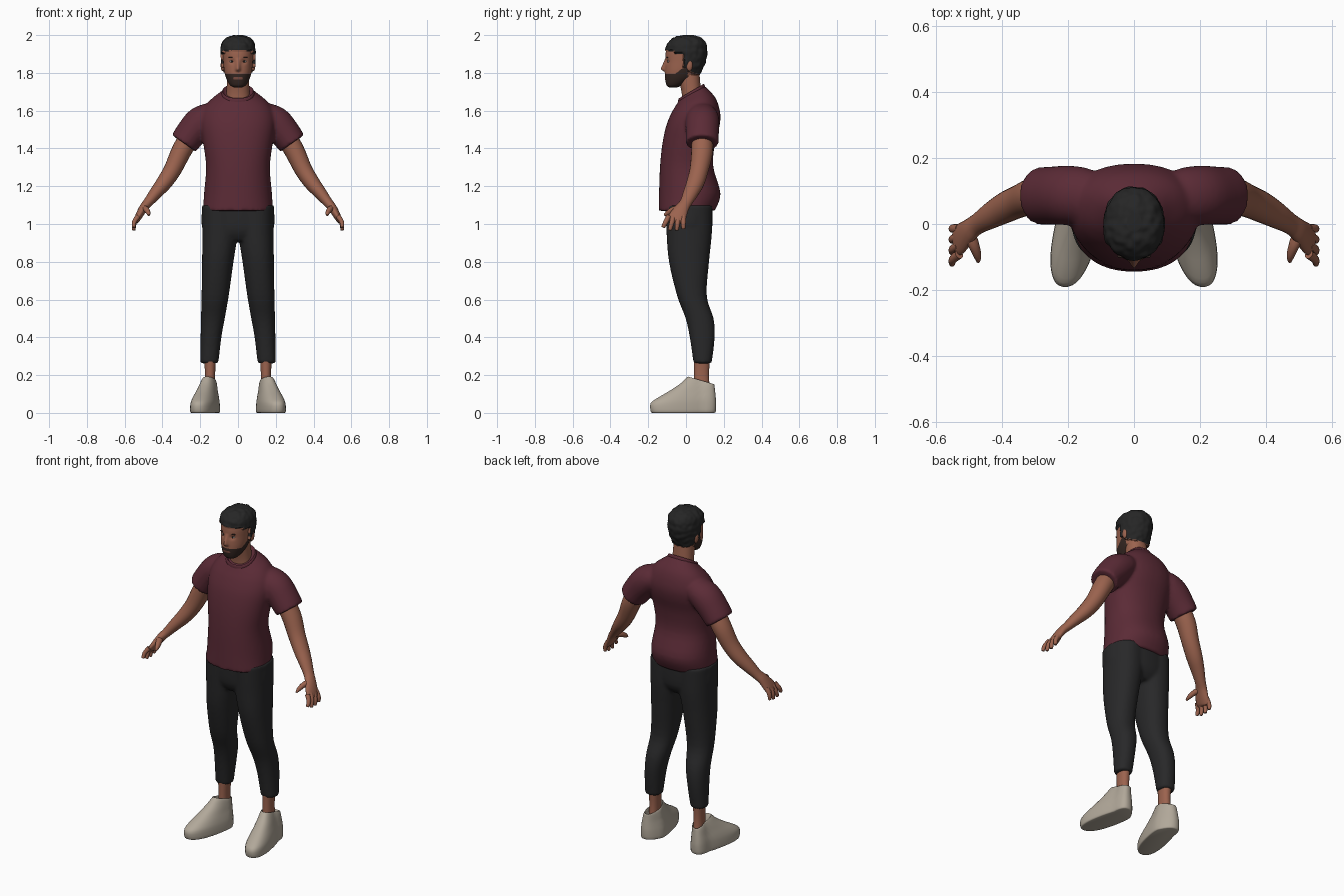
import bpy, bmesh, math
from mathutils import Vector, noise

if "Cube" in bpy.data.objects:
    bpy.data.objects.remove(bpy.data.objects["Cube"])


def material(name, rgb):
    m = bpy.data.materials.new(name)
    m.diffuse_color = (*rgb, 1)
    m.use_nodes = True
    m.node_tree.nodes["Principled BSDF"].inputs["Base Color"].default_value = m.diffuse_color
    return m


SKIN = material("skin", (0.33, 0.125, 0.077))
SHIRT = material("maroon cloth", (0.105, 0.024, 0.037))
PANTS = material("charcoal cloth", (0.021, 0.021, 0.022))
SHOES = material("warm grey shoe", (0.44, 0.39, 0.32))
HAIR = material("black hair", (0.019, 0.019, 0.019))
BEARD = material("dark brown beard", (0.035, 0.02, 0.016))
WHITE = material("eye white", (0.5, 0.46, 0.42))
LIP = material("lip", (0.2, 0.075, 0.055))


def resample(rows, n):
    """Catmull-Rom interpolation of rows of numbers, n steps per span."""
    out = []
    for i in range(len(rows) - 1):
        a, b, c, d = (rows[max(i - 1, 0)], rows[i], rows[i + 1], rows[min(i + 2, len(rows) - 1)])
        for k in range(n):
            t = k / n
            out.append([0.5 * (2 * q + (r - p) * t + (2 * p - 5 * q + 4 * r - s) * t * t
                               + (3 * q - p - 3 * r + s) * t ** 3)
                        for p, q, r, s in zip(a, b, c, d)])
    out.append(list(rows[-1]))
    return out


def power(v, p):
    return math.copysign(abs(v) ** p, v)


def skin_rings(bm, rings, side=1):
    loops = [[bm.verts.new((p[0] * side, p[1], p[2])) for p in ring] for ring in rings]
    n = len(loops[0])
    for a, b in zip(loops, loops[1:]):
        for i in range(n):
            bm.faces.new((a[i], a[(i + 1) % n], b[(i + 1) % n], b[i]))
    bm.faces.new(loops[0])
    bm.faces.new(loops[-1])


def stack(bm, rows, sides=(1,), seg=40, steps=4, p=0.9):
    """Horizontal rings; rows are z, front y, back y, centre x, half width, tilt."""
    rings = []
    for z, y0, y1, cx, rx, tilt in resample(rows, steps):
        ring = []
        for k in range(seg):
            t = 2 * math.pi * (k + 0.5) / seg
            c, s = power(math.cos(t), p), power(math.sin(t), p)
            ring.append((cx + rx * c, (y0 + y1) / 2 + (y1 - y0) / 2 * s, z + tilt * s))
        rings.append(ring)
    for side in sides:
        skin_rings(bm, rings, side)


def tube(bm, rows, sides=(1, -1), seg=20, steps=4):
    """Rings across a path; rows are x, y, z, radius along y, radius across."""
    rows = resample(rows, steps)
    pts = [Vector(r[:3]) for r in rows]
    rings = []
    for i, r in enumerate(rows):
        d = (pts[min(i + 1, len(pts) - 1)] - pts[max(i - 1, 0)]).normalized()
        u = Vector((0, 1, 0))
        u = (u - d * u.dot(d)).normalized()
        v = d.cross(u)
        rings.append([pts[i] + u * r[3] * math.cos(2 * math.pi * k / seg)
                      + v * r[4] * math.sin(2 * math.pi * k / seg) for k in range(seg)])
    for side in sides:
        skin_rings(bm, rings, side)


def ball(bm, loc, size, sides=(1, -1)):
    for s in sides:
        vs = bmesh.ops.create_uvsphere(bm, u_segments=20, v_segments=12, radius=1)["verts"]
        for v in vs:
            v.co = Vector((s * loc[0] + v.co.x * size[0], loc[1] + v.co.y * size[1],
                           loc[2] + v.co.z * size[2]))


def finish(name, bm, mats, fuse=0):
    bmesh.ops.recalc_face_normals(bm, faces=bm.faces)
    me = bpy.data.meshes.new(name)
    bm.to_mesh(me)
    bm.free()
    for m in mats:
        me.materials.append(m)
    me.polygons.foreach_set("use_smooth", [True] * len(me.polygons))
    me.set_sharp_from_angle(angle=math.radians(50))
    ob = bpy.data.objects.new(name, me)
    bpy.context.collection.objects.link(ob)
    if fuse:
        r = ob.modifiers.new("fuse", 'REMESH')
        r.mode, r.voxel_size, r.use_smooth_shade = 'VOXEL', fuse, True
        s = ob.modifiers.new("soften", 'SMOOTH')
        s.factor, s.iterations = 0.5, 6
    return ob


# T-shirt: torso and sleeves fused together
bm = bmesh.new()
stack(bm, [(1.07, -.145, .152, 0, .185, 0), (1.16, -.143, .183, 0, .18, 0),
           (1.3, -.138, .145, 0, .169, 0), (1.42, -.126, .152, 0, .183, 0),
           (1.52, -.105, .178, 0, .198, 0), (1.59, -.076, .181, 0, .19, 0),
           (1.65, -.052, .155, 0, .152, .02), (1.695, -.035, .097, 0, .085, .037)])
tube(bm, [(.11, .08, 1.58, .07, .06), (.15, .085, 1.567, .085, .075),
          (.2, .087, 1.535, .09, .086), (.25, .086, 1.478, .088, .082),
          (.287, .085, 1.427, .087, .077)], seg=32)
finish("t_shirt", bm, [SHIRT], 0.009)

# Ribbed collar
bm = bmesh.new()
stack(bm, [(1.68, -.042, .104, 0, .088, .035), (1.695, -.041, .1, 0, .086, .037),
           (1.704, -.036, .094, 0, .08, .038), (1.695, -.028, .086, 0, .07, .037)], steps=3)
finish("collar", bm, [SHIRT])

# Trousers: hips and both legs fused together
bm = bmesh.new()
stack(bm, [(.262, .04, .136, .152, .048, 0), (.4, .02, .152, .143, .055, 0),
           (.5, -.002, .146, .133, .063, 0), (.62, -.047, .11, .121, .072, 0),
           (.8, -.09, .122, .107, .083, 0), (.95, -.103, .137, .095, .094, 0),
           (1.1, -.11, .14, .09, .1, 0)], (1, -1))
stack(bm, [(.91, -.07, .1, 0, .1, 0), (.97, -.102, .137, 0, .187, 0),
           (1.1, -.11, .142, 0, .19, 0)])
finish("trousers", bm, [PANTS], 0.009)

# Ankles
bm = bmesh.new()
stack(bm, [(.1, .04, .13, .15, .03, 0), (.2, .042, .122, .148, .027, 0),
           (.32, .04, .13, .148, .034, 0)], (1, -1), 24)
finish("ankles", bm, [SKIN])

# Shoes: raised tongue, sunken opening, toes turned outward
bm = bmesh.new()
stack(bm, [(0, -.178, .15, .155, .062, 0), (.008, -.187, .158, .155, .068, 0),
           (.05, -.188, .16, .155, .066, 0), (.08, -.15, .158, .155, .06, 0),
           (.112, -.09, .155, .154, .051, -.003), (.145, -.03, .152, .152, .043, -.01),
           (.168, .003, .15, .15, .036, -.018), (.168, .014, .144, .15, .031, -.018),
           (.12, .03, .135, .15, .027, 0)], (1, -1), 40, 3, 0.85)
for v in bm.verts:
    v.co.x += math.copysign(0.2 * (0.08 - v.co.y), v.co.x)
finish("shoes", bm, [SHOES])

# Arms with palms, fingers and thumbs
bm = bmesh.new()
tube(bm, [(.25, .085, 1.47, .055, .055), (.3, .085, 1.385, .057, .053),
          (.345, .07, 1.29, .05, .047), (.39, .05, 1.22, .047, .042),
          (.435, .025, 1.165, .04, .034), (.475, 0, 1.115, .032, .026),
          (.5, -.02, 1.085, .036, .023), (.525, -.043, 1.042, .046, .019),
          (.537, -.055, 1.018, .044, .014), (.54, -.058, 1.008, .03, .007)])
for i, tip_z in enumerate((.982, .967, .966, .974)):
    a = Vector((.53, -.092 + .026 * i, 1.04))
    b = Vector((.552, -.122 + .036 * i, tip_z))
    m = (a + b) / 2 + Vector((.008, 0, 0))
    tube(bm, [(*a, .014, .014), (*m, .013, .012), (*(b * .9 + m * .1), .01, .009),
              (*b, .004, .004)], seg=12)
tube(bm, [(.505, -.02, 1.085, .018, .018), (.487, -.06, 1.078, .018, .016),
          (.475, -.095, 1.06, .013, .012), (.472, -.115, 1.046, .005, .005)], seg=12)
finish("arms", bm, [SKIN])

# Neck
bm = bmesh.new()
stack(bm, [(1.64, -.02, .09, 0, .066, 0), (1.7, -.024, .08, 0, .061, 0),
           (1.79, -.045, .072, 0, .058, 0)], seg=32)
finish("neck", bm, [SKIN])


def is_hair(c):
    if c.y < -.06:
        line = 1.918
    elif c.y < -.012:
        line = 1.905
    elif c.y < .012:
        line = 1.83
    else:
        line = 1.81 - .3 * (c.y - .012)
    return c.z > line


def is_beard(c):
    return c.y < .01 and c.z < 1.793 + max(0, c.y + .06) * .7


# Head: nose, sockets and hair volume pushed out, colours set by region
bm = bmesh.new()
stack(bm, [(1.722, -.088, -.05, 0, .02, 0), (1.735, -.103, -.02, 0, .042, 0),
           (1.77, -.111, .04, 0, .062, 0), (1.81, -.112, .07, 0, .073, 0),
           (1.86, -.109, .09, 0, .078, 0), (1.91, -.107, .1, 0, .081, 0),
           (1.95, -.096, .095, 0, .076, 0), (1.976, -.06, .068, 0, .054, 0),
           (1.987, -.02, .03, 0, .02, 0)], seg=120, steps=10, p=0.93)
bm.normal_update()
for v in bm.verts:
    c = v.co.copy()
    if c.y < -.05:
        f = max(0, min((1.88 - c.z) / .055, (c.z - 1.804) / .014, 1))
        v.co.y -= .022 * f * math.exp(-(c.x / .012) ** 2)
        v.co.y += .008 * math.exp(-((abs(c.x) - .032) / .014) ** 2 - ((c.z - 1.861) / .012) ** 2)
    if is_hair(c):
        out = (c - Vector((0, 0, 1.87))).normalized()
        grow = .004 + .009 * min(1, max(0, (c.y + .1) / .05, (c.z - 1.95) / .03))
        v.co += out * (grow + .005 * noise.noise(c * 45))
for f in bm.faces:
    c = f.calc_center_median()
    if is_hair(c):
        f.material_index = 1
    elif abs(c.x) < .024 and c.y < 0 and 1.768 < c.z < 1.779:
        f.material_index = 3
    elif is_beard(c):
        f.material_index = 2
finish("head", bm, [SKIN, HAIR, BEARD, LIP])

# Ears
bm = bmesh.new()
ball(bm, (.081, .018, 1.84), (.011, .017, .03))
finish("ears", bm, [SKIN])

# Eyes, irises and eyebrows
bm = bmesh.new()
ball(bm, (.032, -.091, 1.861), (.013, .007, .006))
finish("eyes", bm, [WHITE])
bm = bmesh.new()
ball(bm, (.032, -.096, 1.861), (.0055, .0035, .0055))
finish("irises", bm, [HAIR])
bm = bmesh.new()
ball(bm, (.034, -.098, 1.881), (.018, .005, .0035))
finish("eyebrows", bm, [BEARD])
